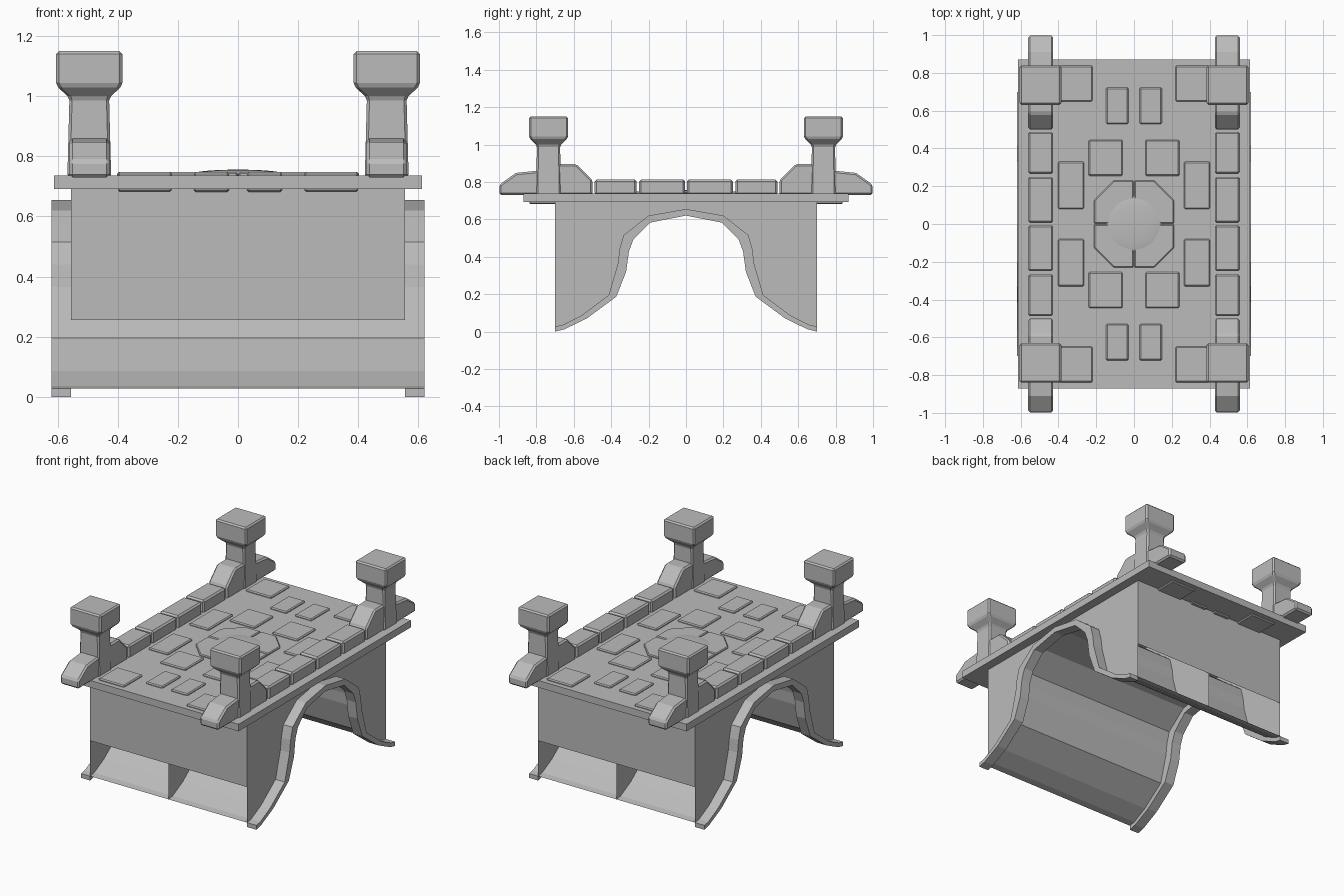
import bpy, bmesh
from mathutils import Vector

cube = bpy.data.objects.get("Cube")
if cube:
    bpy.data.objects.remove(cube)

stone = bpy.data.materials.new("grey stone")
stone.use_nodes = True
GREY = (0.5, 0.5, 0.5, 1)
stone.diffuse_color = GREY
stone.node_tree.nodes["Principled BSDF"].inputs["Base Color"].default_value = GREY


def finish(name, bm, bevel=0, mirror=""):
    """Turn a bmesh into an object with optional bevel and mirroring about the centre."""
    bmesh.ops.recalc_face_normals(bm, faces=bm.faces)
    mesh = bpy.data.meshes.new(name)
    bm.to_mesh(mesh)
    bm.free()
    mesh.materials.append(stone)
    obj = bpy.data.objects.new(name, mesh)
    bpy.context.collection.objects.link(obj)
    if bevel:
        mod = obj.modifiers.new("Bevel", 'BEVEL')
        mod.width = bevel
        mod.segments = 1
    if mirror:
        mod = obj.modifiers.new("Mirror", 'MIRROR')
        mod.use_axis = ("x" in mirror, "y" in mirror, False)
        mod.use_mirror_merge = False
    return obj


def prism(name, points, offset, **kw):
    """Extrude a closed 3D outline along an offset; no offset leaves a thin sheet."""
    bm = bmesh.new()
    face = bm.faces.new([bm.verts.new(p) for p in points])
    if offset:
        new = bmesh.ops.extrude_face_region(bm, geom=[face], use_keep_orig=True)["geom"]
        bmesh.ops.translate(bm, vec=Vector(offset),
                            verts=[v for v in new if isinstance(v, bmesh.types.BMVert)])
    return finish(name, bm, **kw)


def box(name, x, y, z, **kw):
    outline = [(x[0], y[0], z[0]), (x[1], y[0], z[0]), (x[1], y[1], z[0]), (x[0], y[1], z[0])]
    return prism(name, outline, (0, 0, z[1] - z[0]), **kw)


def side_prism(name, profile, x0, x1, **kw):
    """Extrude a (y, z) profile sideways."""
    return prism(name, [(x0, y, z) for y, z in profile], (x1 - x0, 0, 0) if x1 != x0 else None, **kw)


# Deck slab
box("deck", (-0.613, 0.613), (-0.87, 0.87), (0.692, 0.737))

# Arch profiles, from foot to crown
upper = [(0.70, 0.028), (0.66, 0.035), (0.56, 0.085), (0.413, 0.195), (0.364, 0.365),
         (0.355, 0.44), (0.334, 0.515), (0.20, 0.62), (0, 0.655)]
lower = [(0.70, 0.0), (0.65, 0.012), (0.53, 0.07), (0.372, 0.187), (0.32, 0.32),
         (0.305, 0.43), (0.28, 0.495), (0.19, 0.583), (0, 0.62)]

# Barrel vault sheet
bm = bmesh.new()
rows = [[bm.verts.new((x, y, z)) for y, z in upper] for x in (-0.555, 0.555)]
for i in range(len(upper) - 1):
    bm.faces.new((rows[0][i], rows[1][i], rows[1][i + 1], rows[0][i + 1]))
finish("vault", bm, mirror="y")

# Thick arch rims outside the side walls, built segment by segment
bm = bmesh.new()
grid = [[bm.verts.new((x, y, z)) for y, z in prof]
        for x, prof in ((0.555, upper), (0.62, upper), (0.62, lower), (0.555, lower))]
for i in range(len(upper) - 1):
    for k in range(4):
        a, b = grid[k], grid[(k + 1) % 4]
        bm.faces.new((a[i], b[i], b[i + 1], a[i + 1]))
bm.faces.new([row[0] for row in grid])
finish("arch_rim", bm, mirror="xy")

# Side walls and middle divider follow the arch
wall = [(0.70, 0.70)] + upper + [(0, 0.70)]
side_prism("side_wall", wall, 0.555, 0.555, mirror="xy")
side_prism("middle_divider", wall, 0, 0, mirror="y")

# End walls, open at the bottom
prism("end_wall", [(-0.555, 0.70, 0.255), (0.555, 0.70, 0.255),
                   (0.555, 0.70, 0.70), (-0.555, 0.70, 0.70)], None, mirror="y")

# Paving stones set through the deck
paving = [((0.22, 0.40), (0.648, 0.838)), ((0.03, 0.147), (0.53, 0.722)),
          ((0.06, 0.24), (0.255, 0.446)), ((0.265, 0.403), (0.08, 0.33))]
for x, y in paving:
    box("paving_stone", x, y, (0.682, 0.748), bevel=0.006, mirror="xy")

# Octagonal centrepiece in four quarters
g = 0.002
octagon = [(g, g), (0.212, g), (0.212, 0.125), (0.108, 0.23), (g, 0.23)]
prism("octagon_quarter", [(x, y, 0.70) for x, y in octagon], (0, 0, 0.048), bevel=0.005, mirror="xy")

# Shallow dome on the octagon
bm = bmesh.new()
bmesh.ops.create_uvsphere(bm, u_segments=32, v_segments=16, radius=1)
bmesh.ops.scale(bm, vec=(0.15, 0.15, 0.014), verts=bm.verts)
bmesh.ops.translate(bm, vec=(0, 0, 0.742), verts=bm.verts)
for f in bm.faces:
    f.smooth = True
finish("centre_dome", bm)

# Parapet blocks
for y in ((0.006, 0.25), (0.265, 0.488)):
    box("parapet_block", (0.428, 0.56), y, (0.73, 0.813), bevel=0.01, mirror="xy")

# Sloped blocks on either side of each post
inner = [(0.50, 0.73), (0.50, 0.81), (0.585, 0.895), (0.70, 0.895), (0.70, 0.73)]
outer = [(0.998, 0.73), (0.998, 0.785), (0.91, 0.848), (0.77, 0.862), (0.77, 0.73)]
side_prism("inner_slope_block", inner, 0.428, 0.56, bevel=0.01, mirror="xy")
side_prism("outer_slope_block", outer, 0.428, 0.56, bevel=0.01, mirror="xy")

# Posts: tapered shaft flaring into a square cap
bm = bmesh.new()
prev = None
for z, hx, hy in ((0.73, 0.073, 0.066), (0.995, 0.066, 0.062), (1.035, 0.11, 0.104), (1.15, 0.11, 0.104)):
    ring = [bm.verts.new((0.495 + sx * hx, 0.735 + sy * hy, z))
            for sx, sy in ((-1, -1), (1, -1), (1, 1), (-1, 1))]
    if prev:
        for i in range(4):
            j = (i + 1) % 4
            bm.faces.new((prev[i], prev[j], ring[j], ring[i]))
    else:
        bm.faces.new(ring[::-1])
    prev = ring
bm.faces.new(prev)
finish("post", bm, bevel=0.009, mirror="xy")
